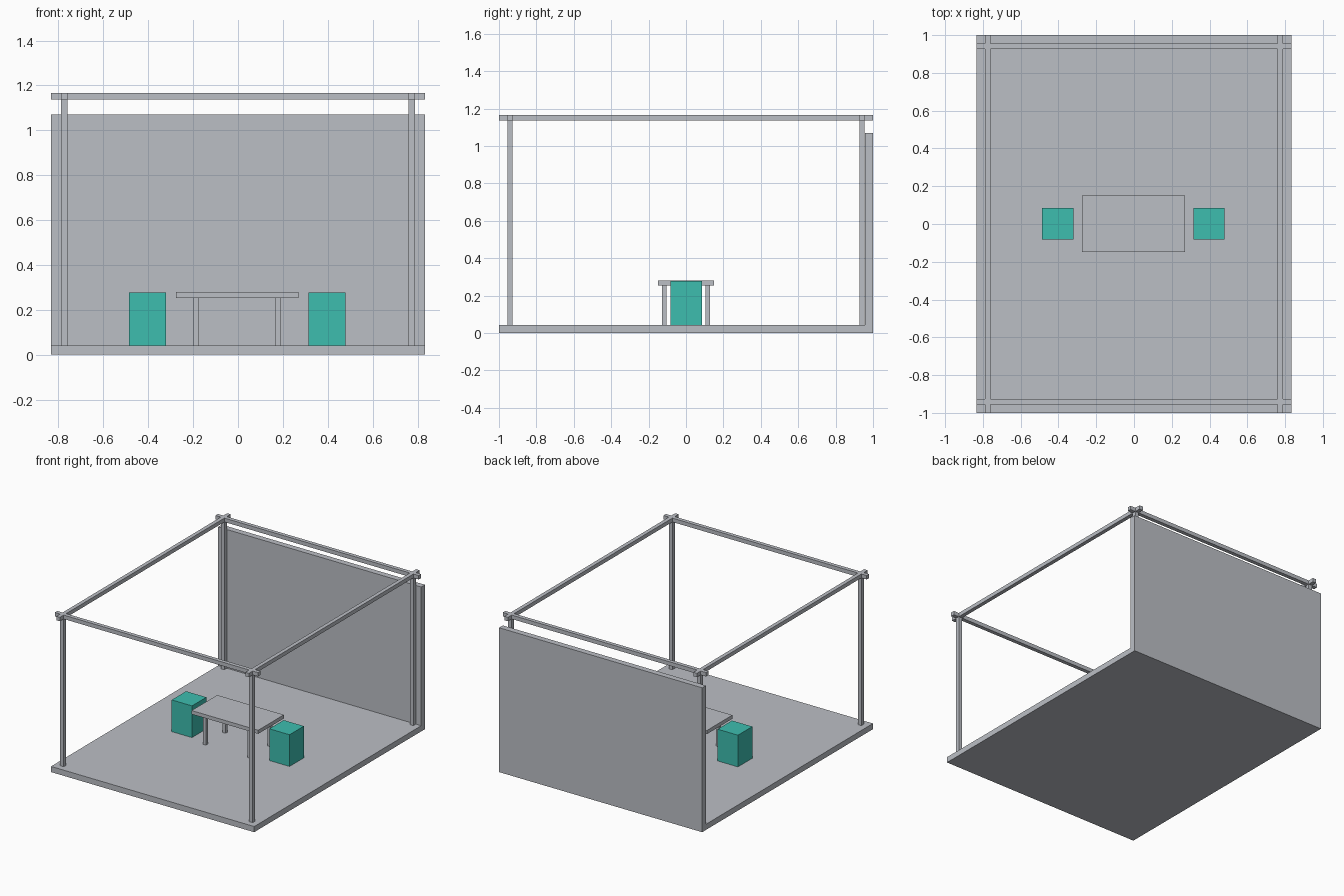
import bpy

cube = bpy.data.objects.get("Cube")
if cube:
    bpy.data.objects.remove(cube, do_unlink=True)


def make_material(name, rgb):
    mat = bpy.data.materials.new(name)
    mat.use_nodes = True
    colour = (*rgb, 1.0)
    mat.diffuse_color = colour
    mat.node_tree.nodes["Principled BSDF"].inputs["Base Color"].default_value = colour
    return mat


grey = make_material("light_grey", (0.50, 0.52, 0.56))
teal = make_material("teal", (0.047, 0.51, 0.43))


def box(name, x, y, z, mat=grey):
    """Box from (min, max) ranges along each axis."""
    ranges = (x, y, z)
    bpy.ops.mesh.primitive_cube_add(size=1, location=[(a + b) / 2 for a, b in ranges])
    obj = bpy.context.object
    obj.name = name
    obj.scale = [b - a for a, b in ranges]
    bpy.ops.object.transform_apply(location=False, rotation=False, scale=True)
    obj.data.materials.append(mat)
    return obj


def around(centre, half):
    return (centre - half, centre + half)


WIDE, DEEP = 0.833, 1.0            # half extents of the floor
FLOOR, BEAM, TOP = 0.042, 1.137, 1.166
POST_X, POST_Y, BAR = 0.775, 0.941, 0.0145
SIDES = ((-1, "right"), (1, "left"))
ENDS = ((-1, "front"), (1, "back"))

# Floor slab and back wall
box("floor", (-WIDE, WIDE), (-DEEP, DEEP), (0, FLOOR))
box("back_wall", (-WIDE, WIDE), (0.956, DEEP), (FLOOR, 1.07))

# Open frame: corner posts carrying crossing beams
for sx, side in SIDES:
    box(f"{side}_beam", around(sx * POST_X, BAR), (-DEEP, DEEP), (BEAM, TOP))
    for sy, end in ENDS:
        box(f"{end}_{side}_post", around(sx * POST_X, BAR),
            around(sy * POST_Y, BAR), (FLOOR, BEAM))
for sy, end in ENDS:
    box(f"{end}_beam", (-WIDE, WIDE), around(sy * POST_Y, BAR), (BEAM, TOP))

# Table and the two block stools
MID = -0.003
box("table_top", around(MID, 0.273), around(0.001, 0.15), (0.253, 0.28))
for sx, side in SIDES:
    for sy, end in ENDS:
        box(f"{end}_{side}_table_leg", around(MID + sx * 0.183, 0.012),
            around(sy * 0.115, 0.012), (FLOOR, 0.253))
    box(f"{side}_stool", around(MID + sx * 0.4, 0.083), around(0.002, 0.084),
        (FLOOR, 0.277), teal)
